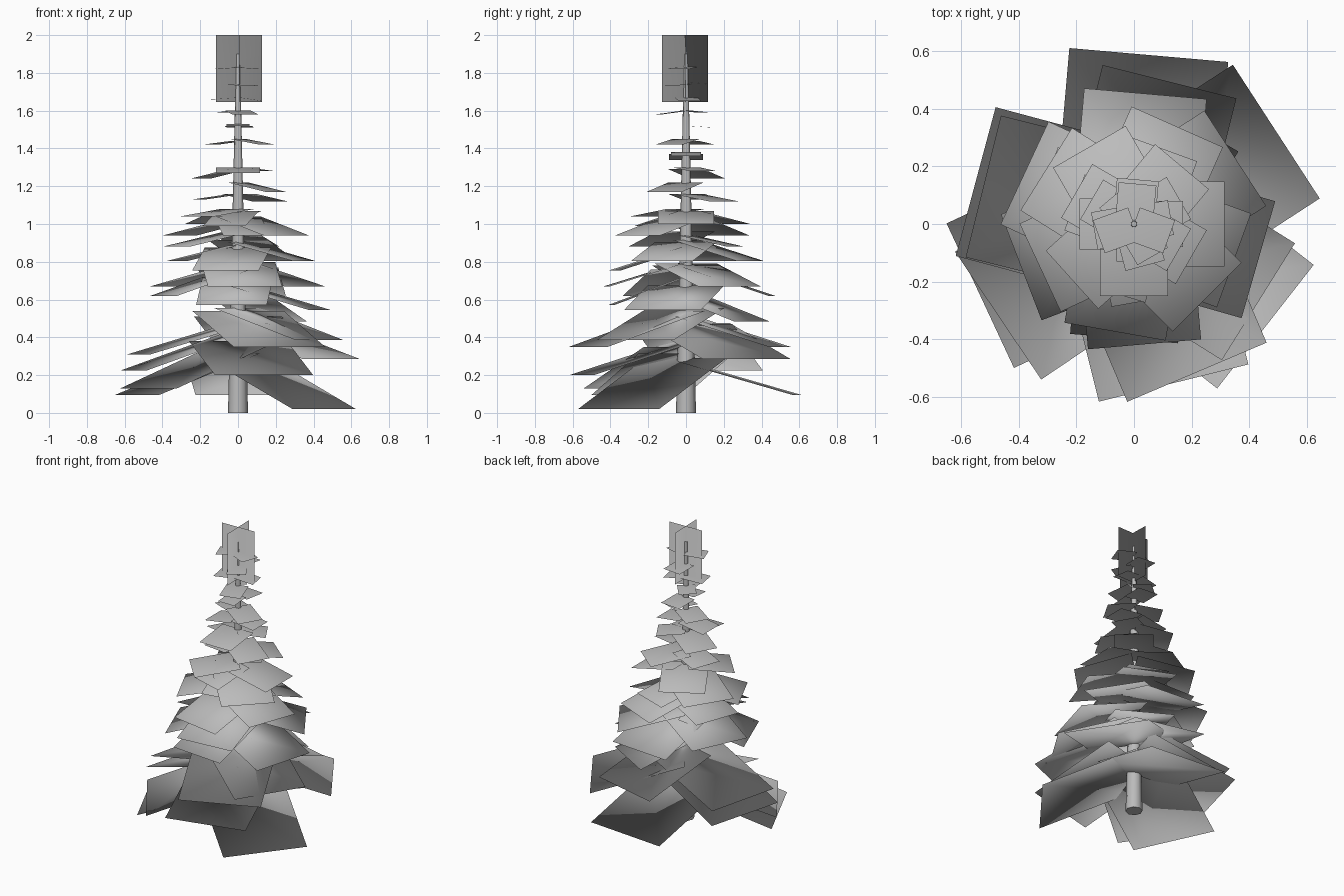
import bpy
import bmesh
from math import radians, cos, sin
from mathutils import Matrix, Vector

cube = bpy.data.objects.get("Cube")
if cube:
    bpy.data.objects.remove(cube, do_unlink=True)

grey = bpy.data.materials.new("plain_grey")
grey.use_nodes = True
colour = (0.5, 0.5, 0.5, 1)
grey.diffuse_color = colour
grey.node_tree.nodes["Principled BSDF"].inputs["Base Color"].default_value = colour

FOLIAGE_CENTRE = Vector((0.005, 0, 0.5))


def make_object(name, bm):
    for face in bm.faces:
        face.smooth = len(face.verts) == 4
    mesh = bpy.data.meshes.new(name)
    bm.to_mesh(mesh)
    bm.free()
    mesh.materials.append(grey)
    obj = bpy.data.objects.new(name, mesh)
    bpy.context.scene.collection.objects.link(obj)
    return obj


def make_foliage(name, bm):
    """Foliage sheets are shaded as one soft ball around the crown's centre."""
    mesh = make_object(name, bm).data
    mesh.normals_split_custom_set_from_vertices(
        [(v.co - FOLIAGE_CENTRE).normalized() for v in mesh.vertices])


def branch_group(name, cards):
    """Square sheets from the trunk axis outwards, drooping to their tips.
    Each card is: angle, reach, tip height, droop."""
    bm = bmesh.new()
    for angle, reach, tip, drop in cards:
        turn = Matrix.Rotation(radians(angle), 3, "Z")
        half = reach * 0.47
        corners = [(0, -half, tip + drop), (reach, -half, tip),
                   (reach, half, tip), (0, half, tip + drop)]
        bm.faces.new([bm.verts.new(turn @ Vector(c)) for c in corners])
    make_foliage(name, bm)


# Tapered trunk
bm = bmesh.new()
bmesh.ops.create_cone(bm, cap_ends=True, segments=8, radius1=0.053,
                      radius2=0.01, depth=1.9,
                      matrix=Matrix.Translation((0, 0, 0.95)))
make_object("trunk", bm)

# Wide drooping boughs
branch_group("lower_branches", [
    (-38, 0.58, 0.02, 0.27),
    (85, 0.59, 0.095, 0.17),
    (205, 0.59, 0.095, 0.22),
    (214, 0.57, 0.13, 0.22),
    (-76, 0.57, 0.2, 0.18),
    (165, 0.57, 0.225, 0.2),
    (33, 0.59, 0.285, 0.19),
    (166, 0.54, 0.31, 0.16),
    (-67, 0.56, 0.35, 0.19),
    (76, 0.51, 0.35, 0.16),
    (-32, 0.51, 0.385, 0.17),
])

# Middle boughs
branch_group("middle_branches", [
    (60, 0.4, 0.485, 0.14),
    (-16, 0.45, 0.545, 0.13),
    (-95, 0.4, 0.57, 0.15),
    (201, 0.42, 0.62, 0.14),
    (85, 0.455, 0.62, 0.15),
    (-85, 0.42, 0.67, 0.13),
    (155, 0.42, 0.67, 0.11),
    (33, 0.42, 0.67, 0.12),
    (-100, 0.38, 0.755, 0.12),
    (160, 0.34, 0.805, 0.08),
    (66, 0.37, 0.805, 0.11),
    (-20, 0.37, 0.805, 0.1),
    (205, 0.36, 0.88, 0.08),
    (70, 0.28, 0.88, 0.06),
    (-45, 0.36, 0.94, 0.1),
    (148, 0.36, 0.94, 0.08),
    (-80, 0.27, 0.94, 0.09),
    (-107, 0.25, 0.99, 0.08),
    (0, 0.315, 1.0, 0.07),
    (120, 0.31, 1.0, 0.07),
])

# Short, almost level twigs up to the tip
branch_group("upper_branches", [
    (222, 0.29, 1.04, 0.04),
    (50, 0.26, 1.12, 0.04),
    (160, 0.22, 1.13, 0.03),
    (-30, 0.23, 1.17, 0.05),
    (150, 0.23, 1.24, 0.05),
    (-90, 0.25, 1.27, 0.03),
    (30, 0.18, 1.28, 0.02),
    (180, 0.19, 1.34, 0.03),
    (0, 0.17, 1.36, 0.02),
    (-30, 0.18, 1.42, 0.03),
    (150, 0.17, 1.42, 0.02),
    (85, 0.155, 1.51, 0.01),
    (-90, 0.13, 1.52, 0.01),
    (-75, 0.15, 1.58, 0.02),
    (130, 0.12, 1.59, 0.01),
    (10, 0.13, 1.65, 0.02),
    (190, 0.14, 1.66, 0.01),
    (-60, 0.13, 1.73, 0.01),
    (85, 0.14, 1.74, 0.01),
    (200, 0.13, 1.82, 0.01),
    (-20, 0.13, 1.82, 0.01),
])

# Two crossed upright sheets at the top
bm = bmesh.new()
for angle in (1.5, 91.5):
    side = Vector((cos(radians(angle)), sin(radians(angle)), 0)) * 0.121
    centre = Vector((0.005, -0.005, 0))
    low, high = Vector((0, 0, 1.645)), Vector((0, 0, 2))
    bm.faces.new([bm.verts.new(centre + s * side + z)
                  for s, z in ((-1, low), (1, low), (1, high), (-1, high))])
make_foliage("crown_sheets", bm)
